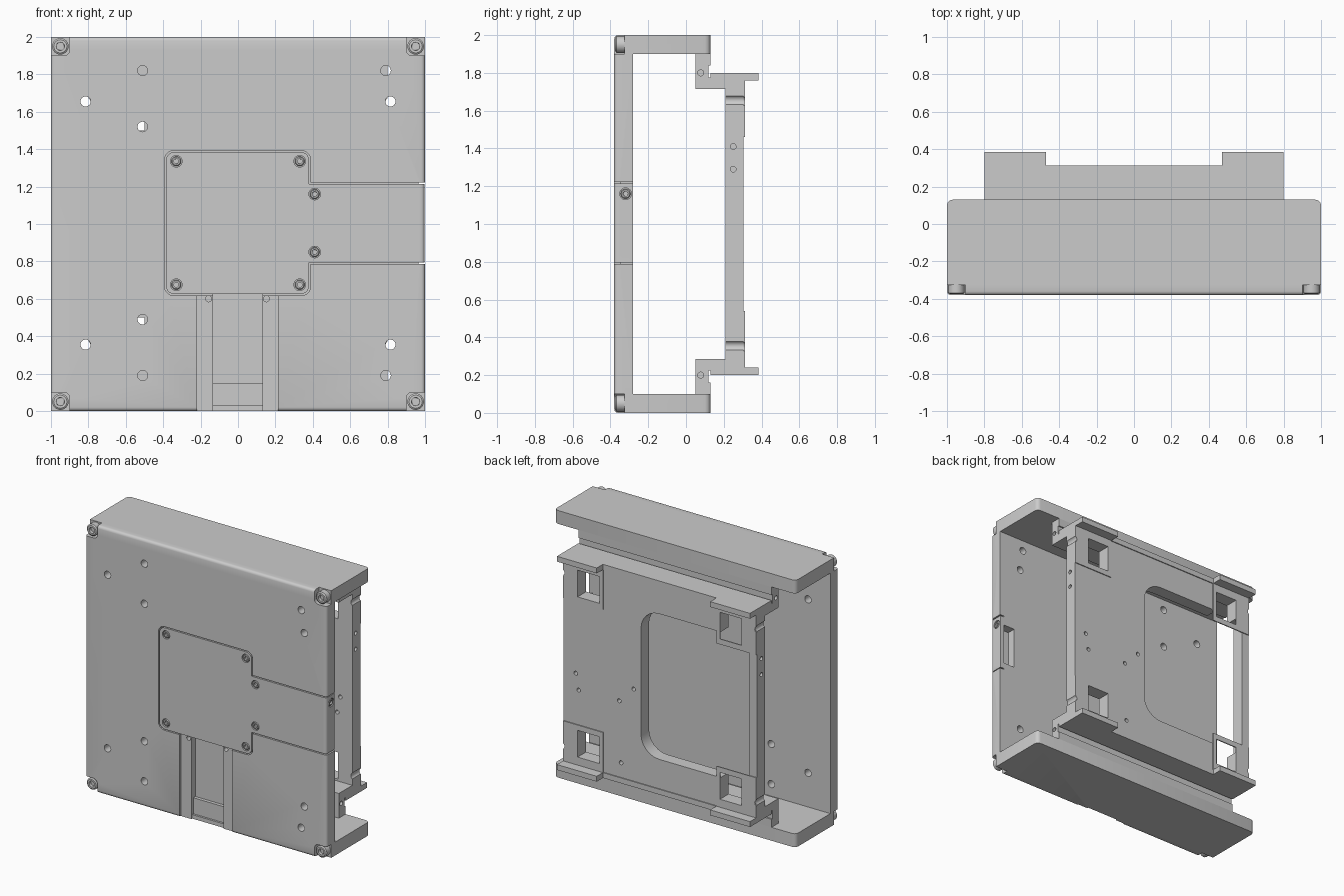
import bpy, bmesh, math
from mathutils import Matrix, Vector

if "Cube" in bpy.data.objects:
    bpy.data.objects.remove(bpy.data.objects["Cube"])


def finish(name, bm):
    bmesh.ops.recalc_face_normals(bm, faces=bm.faces)
    me = bpy.data.meshes.new(name)
    bm.to_mesh(me)
    bm.free()
    ob = bpy.data.objects.new(name, me)
    bpy.context.collection.objects.link(ob)
    return ob


def prism(name, pts, axis, a, b, bevels=()):
    """Extrude a 2D profile along x (pts are y,z) or y (pts are x,z).
    bevels: (edge test on its two points, width, segments)."""
    bm = bmesh.new()
    place = (lambda p: (a, *p)) if axis == 'x' else (lambda p: (p[0], a, p[1]))
    face = bm.faces.new([bm.verts.new(place(p)) for p in pts])
    new = bmesh.ops.extrude_face_region(bm, geom=[face])['geom']
    move = Vector((b - a, 0, 0)) if axis == 'x' else Vector((0, b - a, 0))
    bmesh.ops.translate(bm, vec=move, verts=[g for g in new if isinstance(g, bmesh.types.BMVert)])
    for test, width, seg in bevels:
        edges = [e for e in bm.edges if test(e.verts[0].co, e.verts[1].co)]
        bmesh.ops.bevel(bm, geom=edges, offset=width, segments=seg, affect='EDGES', profile=0.5)
    return finish(name, bm)


def rect(a0, a1, b0, b1):
    return [(a0, b0), (a1, b0), (a1, b1), (a0, b1)]


def box(name, x, y, z):
    return prism(name, rect(*y, *z), 'x', *x)


def rod(name, pos, r, length, axis='y', socket=False):
    """Cylinder centred on pos; a socket is sunk in the end facing -y / +x."""
    bm = bmesh.new()
    bmesh.ops.create_cone(bm, cap_ends=True, segments=24, radius1=r, radius2=r, depth=length)
    if socket:
        top = max(bm.faces, key=lambda f: f.calc_center_median().z)
        bmesh.ops.inset_region(bm, faces=[top], thickness=r * 0.2, depth=r * 0.15)
        bmesh.ops.inset_region(bm, faces=[top], thickness=r * 0.3)
        bmesh.ops.inset_region(bm, faces=[top], thickness=r * 0.02, depth=-r * 0.5)
    rot = Matrix.Rotation(math.pi / 2, 4, 'X' if axis == 'y' else 'Y')
    bm.transform(Matrix.Translation(pos) @ rot)
    return finish(name, bm)


def cut(target, cutters):
    for c in cutters:
        m = target.modifiers.new('cut', 'BOOLEAN')
        m.object, m.operation, m.solver = c, 'DIFFERENCE', 'EXACT'
        bpy.context.view_layer.objects.active = target
        bpy.ops.object.modifier_apply(modifier=m.name)
        bpy.data.objects.remove(c)


def both(v):
    return abs(v[0]), abs(v[1])


F, B = -0.38, 0.13          # front face and rear edge of the housing

# Housing: C-shaped front plate with top and bottom flanges
housing = prism('housing', [(F, 0), (B, 0), (B, .1), (-.28, .1), (-.28, 1.9), (B, 1.9), (B, 2), (F, 2)],
                'x', -1, 1, [
    (lambda p, q: abs(p.y - F) < .001 and abs(q.y - F) < .001, .02, 3),
    (lambda p, q: abs(p.y - B) < .001 and abs(q.y - B) < .001 and abs(p.x - q.x) < .001, .03, 3)])

cuts = []
for x in (-.95, .95):       # corner screw pockets
    for z in (.045, 1.955):
        sx, sz = math.copysign(1, x), math.copysign(1, z - 1)
        inner = rect(min(sx * .9, sx * 1.05), max(sx * .9, sx * 1.05),
                     min(1 + sz * .9, 1 + sz * 1.05), max(1 + sz * .9, 1 + sz * 1.05))
        cuts.append(prism('pocket', inner, 'y', -.45, -.325,
                          [(lambda p, q: abs(p.y - q.y) > .05, .03, 4)]))


def cover_outline(g):
    """Square cover with an arm reaching the right side, grown by g."""
    return [(-.385 - g, .625 - g), (.38 + g, .625 - g), (.38 + g, .795 - g), (.995 + g * 4, .795 - g),
            (.995 + g * 4, 1.215 + g), (.38 + g, 1.215 + g), (.38 + g, 1.385 + g), (-.385 - g, 1.385 + g)]


def corners(p, q):
    return abs(p.y - q.y) > .02 and p.x < .5 and not .7 < p.z < 1.3


cuts.append(prism('cover_pocket', cover_outline(.008), 'y', -.45, -.35, [(corners, .05, 5)]))
cuts.append(box('side_pocket', (.965, 1.1), (-.45, -.2), (.787, 1.223)))
cuts.append(box('rear_window', (.87, 1.05), (-.36, -.2), (.84, 1.15)))
# Cable channel: shallow wide step, then deep centre with a lower ledge
cuts.append(box('channel', (-.22, .215), (-.45, -.36), (-.1, .63)))
cuts.append(box('channel_deep', (-.135, .13), (-.45, -.31), (.15, .63)))
cuts.append(box('channel_ledge', (-.135, .13), (-.45, -.335), (.03, .2)))
cuts.append(box('channel_mouth', (-.135, .13), (-.45, -.35), (-.1, .1)))
through = [(x, z) for x in (-.815, .815) for z in (.355, 1.655)]
plate_holes = through + [(x, z) for x in (-.51, .79) for z in (.19, 1.82)] + [(-.51, .49), (-.51, 1.52)]
for x, z in plate_holes:
    cuts.append(rod('hole', (x, -.33, z), .027, .3))
for x in (-.157, .152):
    cuts.append(rod('rail_hole', (x, -.36, .6), .016, .08))
cut(housing, cuts)

# Cover plate flush in its pocket, wrapping round the right side
cover = prism('cover_plate', cover_outline(0), 'y', F, -.345, [(corners, .045, 5)])
wrap = prism('cover_side', rect(.965, .997, .795, 1.215), 'y', F, -.28,
             [(lambda p, q: p.y < -.37 and q.y < -.37 and p.x > .99 and q.x > .99, .018, 3)])
cut(cover, [box('trim', (.966, 1.1), (-.5, -.2), (.7, 1.3))])
face_screws = [(x, z) for x in (-.33, .33) for z in (.675, 1.335)] + [(.41, .85), (.41, 1.16)]
cut(cover, [rod('bore', (x, F, z), .031, .04) for x, z in face_screws])
cut(wrap, [rod('bore', (1, -.32, z), .031, .04, 'x') for z in (.85, 1.16)])

# Screws
screws = [rod('cover_screw', (x, -.367, z), .026, .016, 'y', True) for x, z in face_screws]
screws += [rod('side_screw', (.984, -.32, z), .026, .016, 'x', True) for z in (.85, 1.16)]
screws += [rod('corner_screw', (x, -.343, z), .044, .05, 'y', True)
           for x in (-.95, .95) for z in (.05, 1.95)]

# Rear lips joining housing and bracket, mirrored top and bottom
lips = []
for name, m in (('lower_lip', lambda z: z), ('upper_lip', lambda z: 2 - z)):
    prof = [(.05, .1), (.13, .1), (.13, .16), (.12, .16), (.12, .225), (.13, .225),
            (.13, .2), (.215, .2), (.215, .285), (.05, .285)]
    lip = prism(name, [(y, m(z)) for y, z in prof], 'x', -.8, .8)
    cut(lip, [rod('pin_hole', (x, .078, m(.2)), .016, .2, 'x') for x in (-.8, .8)])
    lips.append(lip)

# Rear bracket plate with large rounded opening
bracket = box('rear_bracket', (-.8, .8), (.21, .305), (.2, 1.8))
cuts = [prism('opening', rect(-.74, .16, .46, 1.55), 'y', .1, .5,
              [(lambda p, q: abs(p.y - q.y) > .1 and p.x > 0, .15, 6)])]
for x in (-.59, .59):
    for z in (.4, 1.6):
        cuts.append(box('window', (x - .09, x + .09), (.1, .5), (z - .1, z + .1)))
cuts += [rod('hole', (x, .25, z), .027, .4) for x, z in through]
for x, z in ((.7, .92), (.675, .8), (.34, .81), (.22, .93), (.325, .35)):
    cuts.append(rod('hole', (x, .25, z), .015, .3))
for x in (-.8, .8):
    cuts += [rod('hole', (x, .25, z), .015, .08, 'x') for z in (1.29, 1.41)]
cut(bracket, cuts)

# Corner pads and outward tabs on the rear bracket
pads = []
for s in (-1, 1):
    for m in (lambda z: z, lambda z: 2 - z):
        x = sorted((s * .47, s * .8))
        pad = prism('corner_pad', [(y, m(z)) for y, z in
                    ((.304, .2), (.385, .2), (.385, .24), (.312, .24), (.312, .54), (.304, .54))], 'x', *x)
        c = m(.4)
        cut(pad, [box('window', (s * .59 - .09, s * .59 + .09), (.2, .35), (c - .1, c + .1)),
                  rod('hole', (s * .815, .3, m(.35)), .027, .2)])
        pads.append(pad)
edge = box('top_strip', (-.8, .8), (.3, .312), (1.76, 1.8))
edge2 = box('bottom_strip', (-.8, .8), (.3, .312), (.2, .24))

# Smooth the round parts, keep edges sharp
bpy.ops.object.select_all(action='DESELECT')
for ob in [housing, cover, wrap, bracket] + lips + screws:
    ob.select_set(True)
bpy.context.view_layer.objects.active = housing
bpy.ops.object.shade_smooth_by_angle(angle=math.radians(35))
